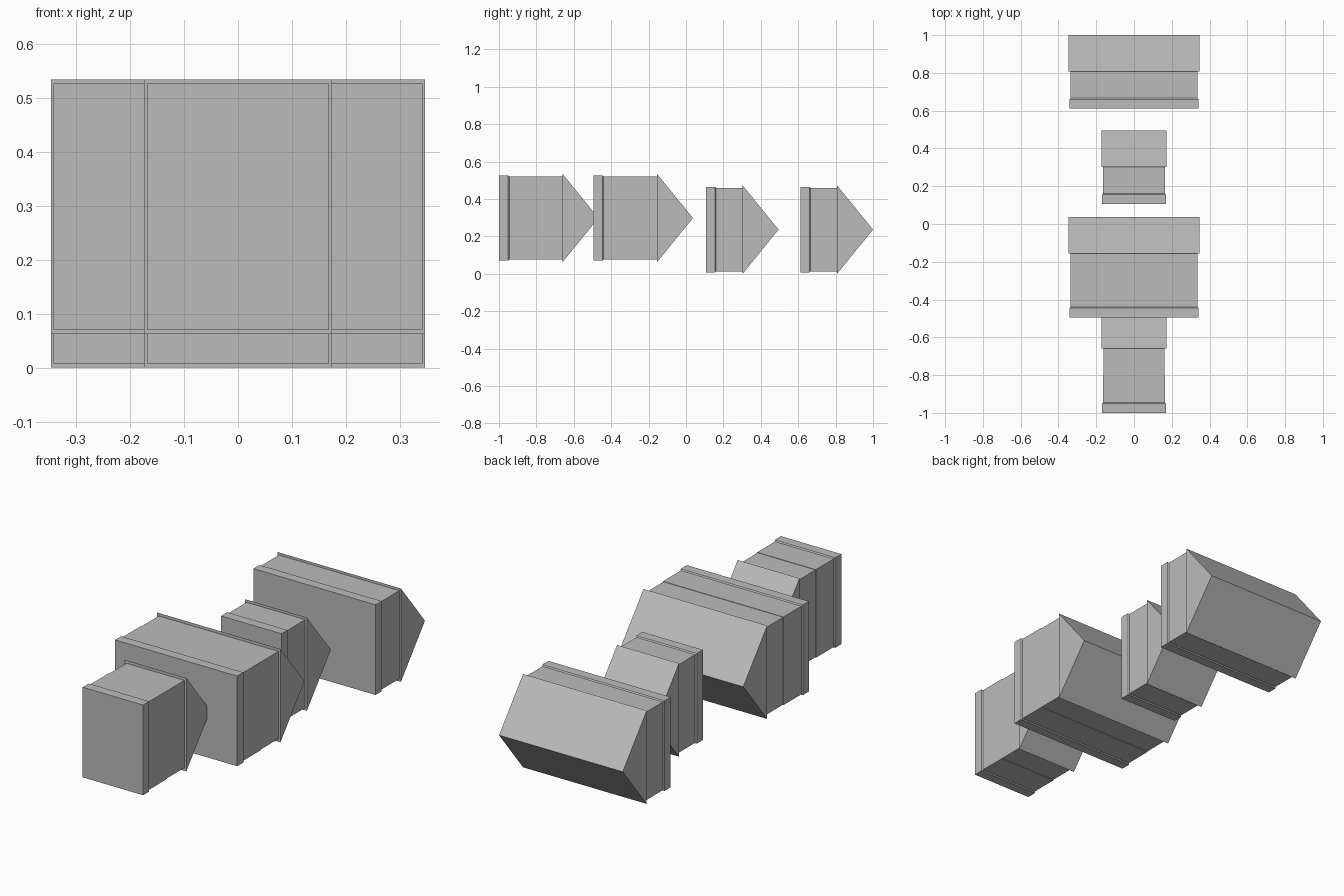
import bpy

if "Cube" in bpy.data.objects:
    bpy.data.objects.remove(bpy.data.objects["Cube"])

grey = bpy.data.materials.new("plain grey")
grey.diffuse_color = (0.5, 0.5, 0.5, 1)
grey.use_nodes = True
grey.node_tree.nodes["Principled BSDF"].inputs["Base Color"].default_value = grey.diffuse_color


def loft(name, rings):
    """Closed solid through rectangles given as (y, half_x, half_z, centre_z)."""
    verts, faces = [], []
    for y, hx, hz, cz in rings:
        verts += [(-hx, y, cz - hz), (hx, y, cz - hz),
                  (hx, y, cz + hz), (-hx, y, cz + hz)]
    for r in range(len(rings) - 1):
        a = r * 4
        for i in range(4):
            j = (i + 1) % 4
            faces.append((a + i, a + j, a + 4 + j, a + 4 + i))
    n = len(verts)
    faces += [(3, 2, 1, 0)[::-1], (n - 1, n - 2, n - 3, n - 4)]
    add(name, verts, faces)


def add(name, verts, faces):
    mesh = bpy.data.meshes.new(name)
    mesh.from_pydata(verts, [], faces)
    mesh.materials.append(grey)
    mesh.update()
    obj = bpy.data.objects.new(name, mesh)
    bpy.context.collection.objects.link(obj)


def house(label, y0, hx, cz, storeys):
    # plinth, with a short slope back to the wall
    loft(label + "_plinth", [(y0, hx - 0.004, 0.228, cz),
                             (y0 + 0.049, hx - 0.004, 0.228, cz),
                             (y0 + 0.055, hx - 0.009, 0.223, cz)])
    # storeys stacked along y
    y = y0 + 0.055
    for s in range(storeys):
        end = y0 + 0.197 + s * 0.143
        w = 0.009 + 0.002 * s
        loft(f"{label}_storey_{s + 1}", [(y, hx - w, 0.232 - w, cz),
                                        (end, hx - w, 0.232 - w, cz)])
        y = end
    # gabled roof with a slight overhang and its ridge along x
    h = 0.236
    add(label + "_roof",
        [(-hx, y, cz - h), (-hx, y, cz + h), (-hx, y + 0.192, cz),
         (hx, y, cz - h), (hx, y, cz + h), (hx, y + 0.192, cz)],
        [(0, 2, 1), (3, 4, 5), (0, 1, 4, 3), (1, 2, 5, 4), (2, 0, 3, 5)])


house("tall_narrow_house", -1.0, 0.173, 0.298, 2)
house("tall_wide_house", -0.495, 0.346, 0.298, 2)
house("low_narrow_house", 0.106, 0.173, 0.236, 1)
house("low_wide_house", 0.611, 0.346, 0.236, 1)

# make every face point outwards
import bmesh
for obj in bpy.data.objects:
    bm = bmesh.new()
    bm.from_mesh(obj.data)
    bmesh.ops.recalc_face_normals(bm, faces=bm.faces)
    bm.to_mesh(obj.data)
    bm.free()
